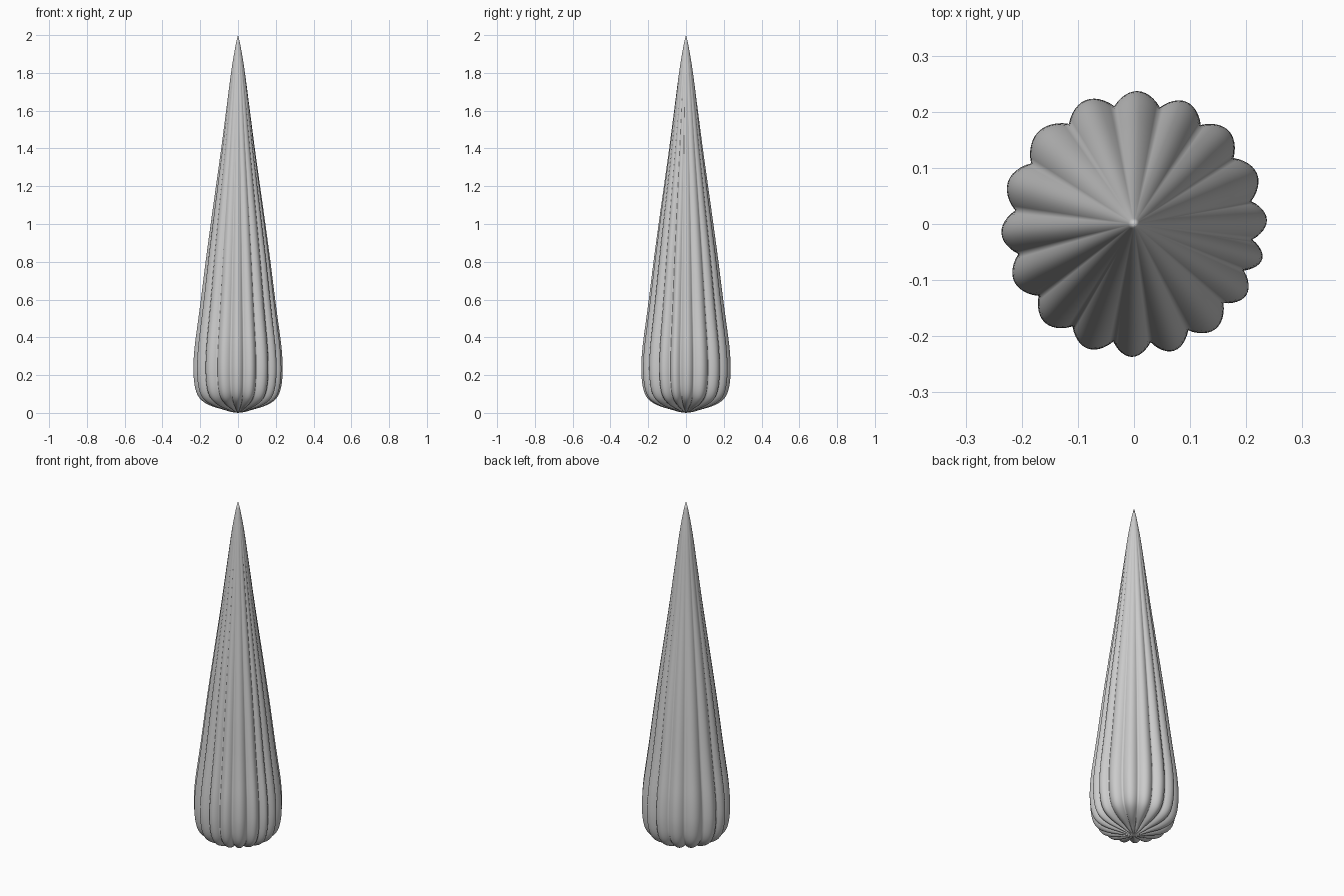
import bpy, bmesh, math

if "Cube" in bpy.data.objects:
    bpy.data.objects.remove(bpy.data.objects["Cube"])

# Outer profile (radius, height) from base to tip
PROFILE = [(0.03, 0.004), (0.08, 0.018), (0.14, 0.036), (0.185, 0.06), (0.212, 0.09),
           (0.228, 0.135), (0.236, 0.20), (0.236, 0.27), (0.229, 0.36), (0.213, 0.48),
           (0.197, 0.60), (0.172, 0.80), (0.145, 1.0), (0.117, 1.2), (0.089, 1.4),
           (0.063, 1.6), (0.037, 1.8), (0.021, 1.9), (0.010, 1.96)]
# Directions of the rounded ribs, in degrees
RIBS = [0, 22, 45, 67, 88, 111, 135, 164, 183, 206, 228, 250, 270, 286, 308, 329, 345]
SUB = 12      # columns per rib
STEPS = 4     # rows per profile span


def smooth_profile():
    """Catmull-Rom interpolation of the profile points."""
    pts = [(-0.03, 0.004)] + PROFILE + [(0, 2.0)]
    rows = []
    for i in range(1, len(pts) - 2):
        a, b, c, d = pts[i - 1:i + 3]
        for s in range(STEPS):
            t = s / STEPS
            rows.append([0.5 * (2 * q + (r - p) * t + (2 * p - 5 * q + 4 * r - w) * t * t
                                + (3 * q - p - 3 * r + w) * t ** 3)
                         for p, q, r, w in zip(a, b, c, d)])
    rows.append(PROFILE[-1])
    return rows


def columns():
    """Angle and groove depth (0 on a rib, 1 in a crease) around the body."""
    n, out = len(RIBS), []
    for i, a in enumerate(RIBS):
        prev = RIBS[i - 1] - (360 if i == 0 else 0)
        nxt = RIBS[(i + 1) % n] + (360 if i == n - 1 else 0)
        lo, hi = (prev + a) / 2, (a + nxt) / 2
        for k in range(SUB):
            t = k / SUB
            out.append((math.radians(lo + (hi - lo) * t),
                        1 - math.sin(math.pi * t) ** 0.9))
    return out


# Ribbed, tapering body
bm = bmesh.new()
cols = columns()
rings = []
for r, z in smooth_profile():
    depth = 0.11 * max(0.0, 1 - z / 1.95) ** 0.6
    rings.append([bm.verts.new((r * (1 - depth * g) * math.cos(a),
                                r * (1 - depth * g) * math.sin(a),
                                z + 0.02 * g * max(0, 1 - z / 0.15) * r / 0.2))
                  for a, g in cols])
base = bm.verts.new((0, 0, 0))
tip = bm.verts.new((0, 0, 2))
m = len(cols)
for j in range(m):
    k = (j + 1) % m
    for lo, hi in zip(rings, rings[1:]):
        bm.faces.new((lo[j], lo[k], hi[k], hi[j]))
    bm.faces.new((base, rings[0][k], rings[0][j]))
    bm.faces.new((rings[-1][j], rings[-1][k], tip))
for f in bm.faces:
    f.smooth = True
mesh = bpy.data.meshes.new("ribbed_cone")
bm.to_mesh(mesh)
bm.free()
bpy.context.collection.objects.link(bpy.data.objects.new("ribbed_cone", mesh))
